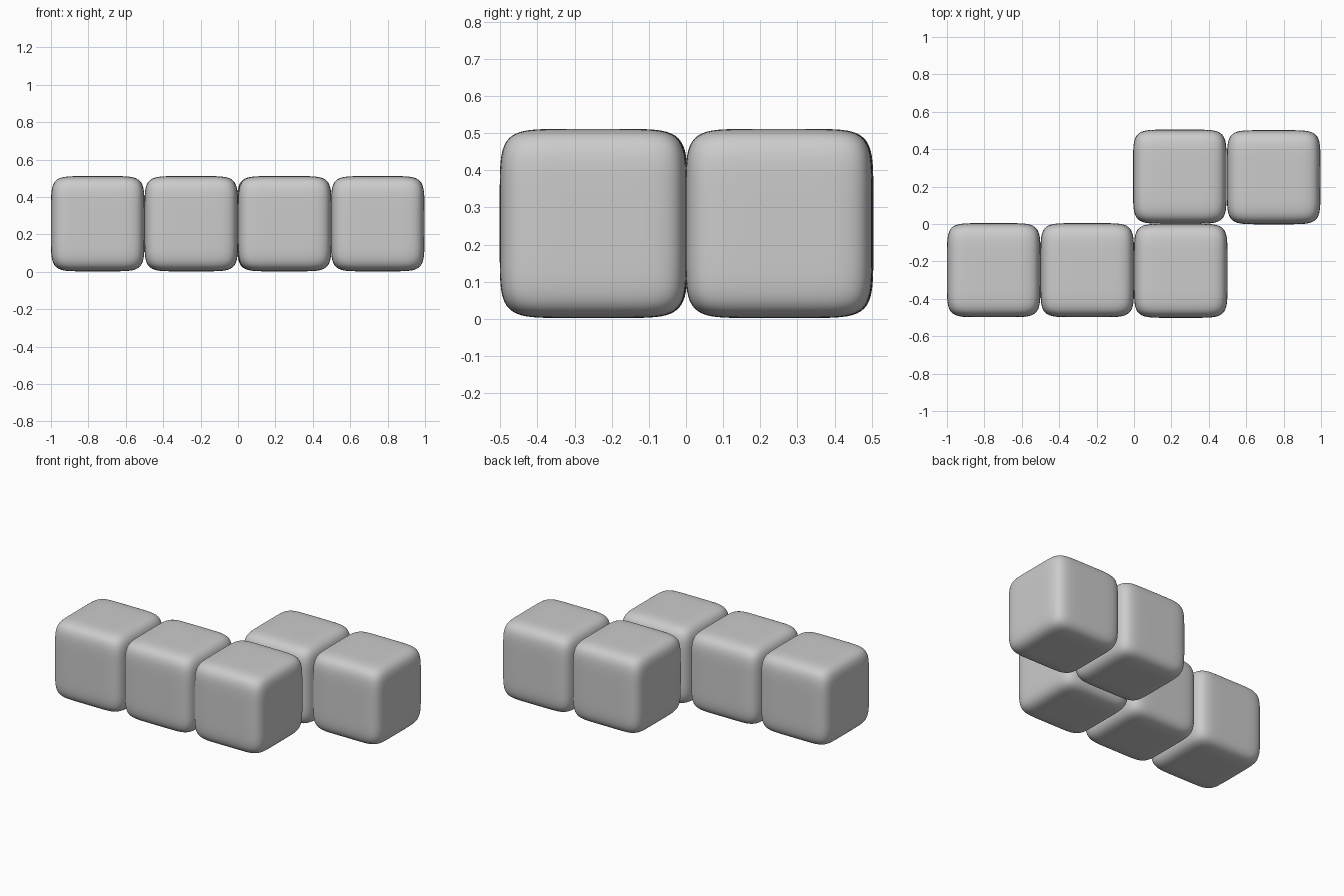
import bpy, bmesh

if "Cube" in bpy.data.objects:
    bpy.data.objects.remove(bpy.data.objects["Cube"])

POWER = 6.6                       # pillow roundness of each block
HALF = (0.25, 0.2515, 0.2545)     # half sizes of one block


def pillow_block(name, x, y, z=0.257):
    """Finely divided cube pushed onto a superellipsoid."""
    bm = bmesh.new()
    bmesh.ops.create_cube(bm, size=2)
    bmesh.ops.subdivide_edges(bm, edges=bm.edges[:], cuts=29, use_grid_fill=True)
    for v in bm.verts:
        r = sum(abs(c) ** POWER for c in v.co) ** (1 / POWER)
        v.co = [c / r * h for c, h in zip(v.co, HALF)]
    for f in bm.faces:
        f.smooth = True
    mesh = bpy.data.meshes.new(name)
    bm.to_mesh(mesh)
    bm.free()
    obj = bpy.data.objects.new(name, mesh)
    obj.location = (x, y, z)
    bpy.context.collection.objects.link(obj)


# front row of three blocks
for i, y in enumerate((-0.247, -0.247, -0.25)):
    pillow_block(f"front_block_{i + 1}", -0.75 + 0.5 * i, y)

# back row of two blocks, stepped to the right
for i, y in enumerate((0.253, 0.25)):
    pillow_block(f"back_block_{i + 1}", 0.245 + 0.502 * i, y)
